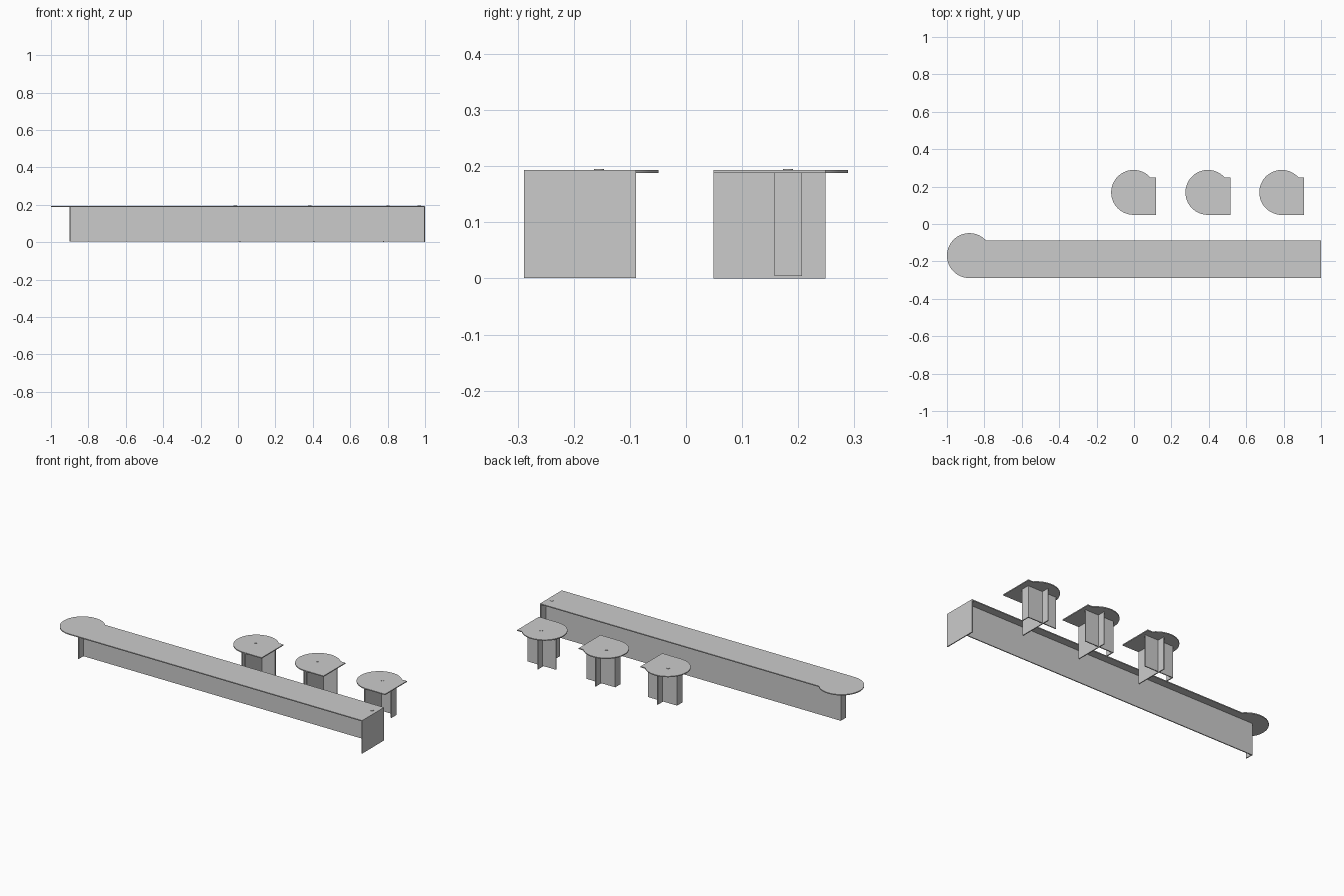
import bpy, bmesh, math

if "Cube" in bpy.data.objects:
    bpy.data.objects.remove(bpy.data.objects["Cube"])

SHEET = 0.0055          # panel thickness
TOP_Z = 0.193           # upper face of the tops
R = 0.12                # radius of the round ends


def box(name, x0, x1, y0, y1, z0, z1):
    bm = bmesh.new()
    bmesh.ops.create_cube(bm, size=1)
    for v in bm.verts:
        v.co = ((x0 + x1) / 2 + v.co.x * (x1 - x0),
                (y0 + y1) / 2 + v.co.y * (y1 - y0),
                (z0 + z1) / 2 + v.co.z * (z1 - z0))
    return finish(bm, name)


def finish(bm, name):
    bmesh.ops.recalc_face_normals(bm, faces=bm.faces)
    mesh = bpy.data.meshes.new(name)
    bm.to_mesh(mesh)
    bm.free()
    ob = bpy.data.objects.new(name, mesh)
    bpy.context.collection.objects.link(ob)
    return ob


def smooth(ob):
    bpy.ops.object.select_all(action='DESELECT')
    bpy.context.view_layer.objects.active = ob
    ob.select_set(True)
    bpy.ops.object.shade_smooth_by_angle(angle=math.radians(30))


# flat board: a disc that runs tangentially into a straight strip
def round_top(name, cx, cy, x_end):
    start, end, n = math.asin(0.08 / R), 1.5 * math.pi, 56
    pts = []
    for i in range(n + 1):
        a = start + (end - start) * i / n
        pts.append((cx + R * math.cos(a), cy + R * math.sin(a)))
    pts += [(x_end, cy - R), (x_end, cy + 0.08)]
    bm = bmesh.new()
    face = bm.faces.new([bm.verts.new((x, y, TOP_Z - SHEET)) for x, y in pts])
    ext = bmesh.ops.extrude_face_region(bm, geom=[face])
    for v in ext['geom']:
        if isinstance(v, bmesh.types.BMVert):
            v.co.z = TOP_Z
    smooth(finish(bm, name))


# small cap on the upper face
def cap(name, x, y):
    bm = bmesh.new()
    bmesh.ops.create_cone(bm, cap_ends=True, segments=24, radius1=0.009,
                          radius2=0.009, depth=0.003)
    bmesh.ops.translate(bm, verts=bm.verts, vec=(x, y, TOP_Z + 0.0005))
    smooth(finish(bm, name))


UNDER = TOP_Z - SHEET

# long counter
CY = -0.169
round_top("counter_top", -0.88, CY, 1.0)
box("counter_end_panel", 1 - SHEET, 1.0, CY - R, CY + 0.08, 0.001, UNDER)
box("counter_long_panel", -0.9, 1 - SHEET, -0.140, -0.140 + SHEET, 0.003, UNDER)
box("counter_return_panel", -0.9, -0.9 + SHEET, -0.182, -0.140, 0.003, UNDER)
cap("counter_cap", 0.97, -0.155)

# stools; the base of the last one is mirrored
SY = 0.169
for i, (cx, s) in enumerate([(-0.002, 1), (0.395, 1), (0.79, -1)], 1):
    def part(name, a, b, y0, y1, z0):
        xs = sorted((cx + s * a, cx + s * b))
        box(f"stool_{i}_{name}", xs[0], xs[1], y0, y1, z0, UNDER)

    round_top(f"stool_{i}_seat", cx, SY, cx + R)
    part("cross_panel", 0.009, 0.009 + SHEET, SY - R, SY + 0.08, 0.0)
    part("inner_wing", -0.085, 0.009, 0.201, 0.201 + SHEET, 0.004)
    part("outer_wing", 0.009 + SHEET, 0.1, 0.201, 0.201 + SHEET, 0.004)
    part("return_panel", -0.085, -0.085 + SHEET, 0.158, 0.201, 0.004)
    cap(f"stool_{i}_cap", cx - s * 0.012, 0.182)
